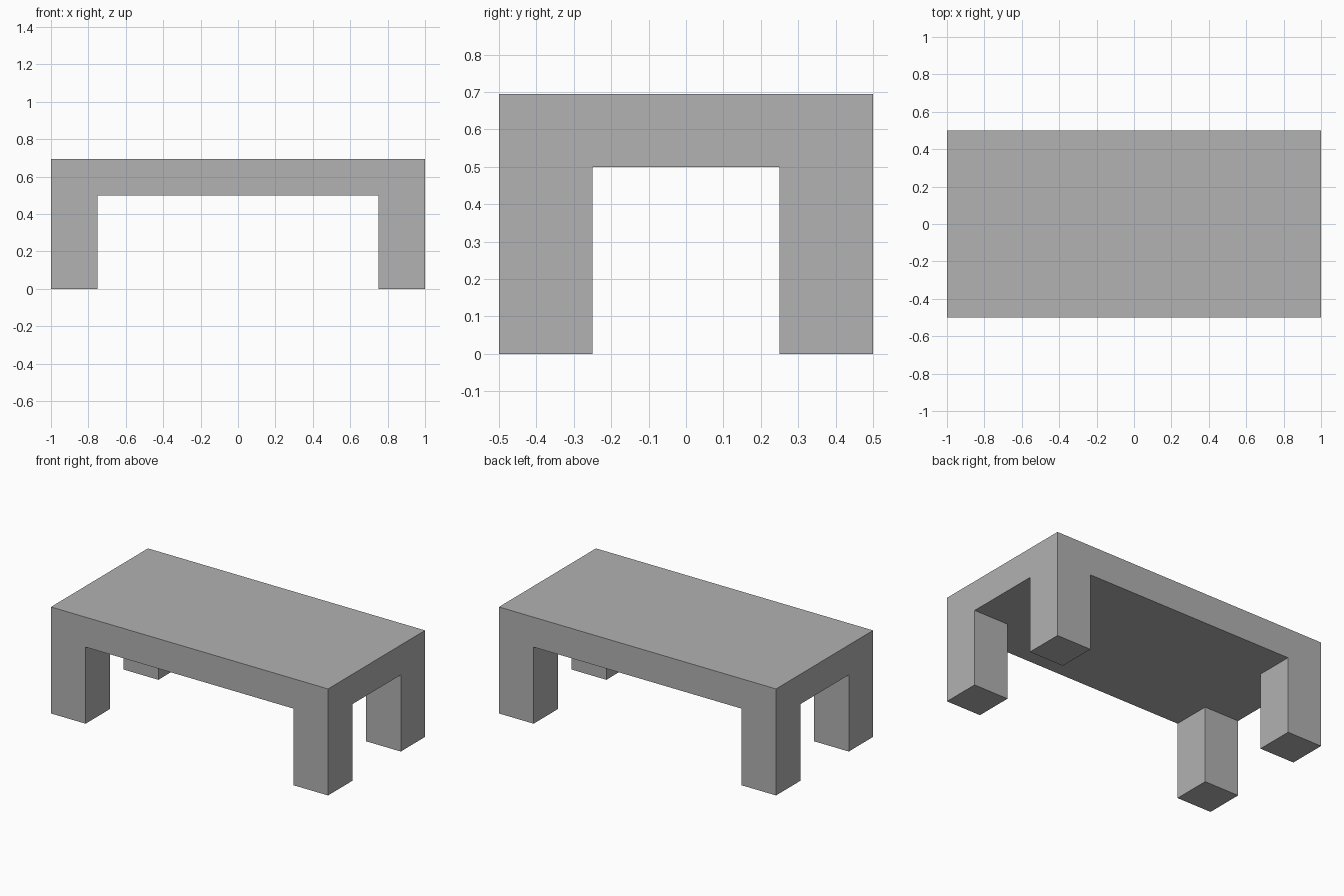
import bpy
import bmesh
from mathutils import Matrix, Vector

WIDTH, DEPTH, HEIGHT = 2.0, 1.0, 0.695
LEG_HEIGHT = 0.5
LEG_X, LEG_Y = 0.25, 0.25

cube = bpy.data.objects.get("Cube")
if cube:
    bpy.data.objects.remove(cube, do_unlink=True)

# Plain grey material
grey = bpy.data.materials.new("plain_grey")
grey.use_nodes = True
colour = (0.445, 0.445, 0.445, 1.0)
grey.diffuse_color = colour
grey.node_tree.nodes["Principled BSDF"].inputs["Base Color"].default_value = colour

# Table top slab
bm = bmesh.new()
thickness = HEIGHT - LEG_HEIGHT
centre = Vector((0, 0, LEG_HEIGHT + thickness / 2))
bmesh.ops.create_cube(
    bm, size=1,
    matrix=Matrix.Translation(centre) @ Matrix.Diagonal((WIDTH, DEPTH, thickness, 1)))


def underside():
    bm.normal_update()
    return [f for f in bm.faces if f.normal.z < -0.9]


# Cut the underside along the inner sides of the legs
inner_x, inner_y = WIDTH / 2 - LEG_X, DEPTH / 2 - LEG_Y
for side in (-1, 1):
    for offset in (Vector((inner_x, 0, 0)), Vector((0, inner_y, 0))):
        faces = underside()
        edges = {e for f in faces for e in f.edges}
        verts = {v for f in faces for v in f.verts}
        bmesh.ops.bisect_plane(bm, geom=[*faces, *edges, *verts],
                               plane_co=offset * side, plane_no=offset.normalized())

# Pull the four corner faces down into legs
corners = []
for face in underside():
    c = face.calc_center_median()
    if abs(c.x) > inner_x and abs(c.y) > inner_y:
        corners.append(face)
feet = bmesh.ops.extrude_discrete_faces(bm, faces=corners)["faces"]
foot_verts = list({v for f in feet for v in f.verts})
bmesh.ops.translate(bm, verts=foot_verts, vec=(0, 0, -LEG_HEIGHT))

# Merge coplanar faces so each side is one clean surface
bmesh.ops.remove_doubles(bm, verts=bm.verts[:], dist=0.0001)
bmesh.ops.dissolve_limit(bm, angle_limit=0.01, verts=bm.verts[:], edges=bm.edges[:])
bmesh.ops.recalc_face_normals(bm, faces=bm.faces[:])

mesh = bpy.data.meshes.new("table")
bm.to_mesh(mesh)
bm.free()
mesh.materials.append(grey)
table = bpy.data.objects.new("table", mesh)
bpy.context.collection.objects.link(table)
